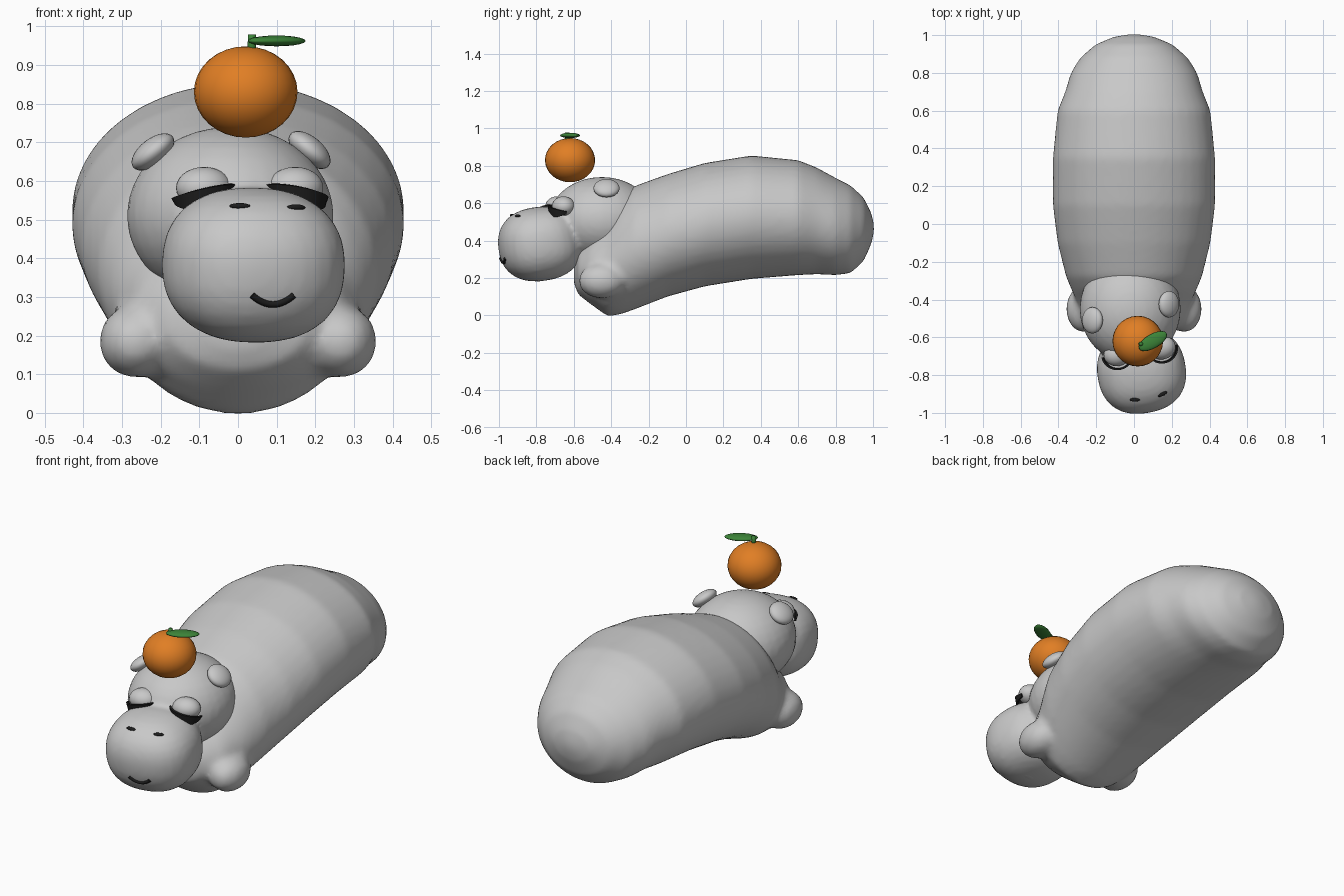
import bpy, bmesh, math
from mathutils import Vector, Matrix
from mathutils.bvhtree import BVHTree

if "Cube" in bpy.data.objects:
    bpy.data.objects.remove(bpy.data.objects["Cube"])


def material(name, rgb):
    m = bpy.data.materials.new(name)
    m.diffuse_color = (*rgb, 1)
    m.use_nodes = True
    m.node_tree.nodes["Principled BSDF"].inputs["Base Color"].default_value = m.diffuse_color
    return m


GREY = material("soft grey", (0.58, 0.58, 0.58))
BLACK = material("black", (0.012, 0.012, 0.012))
ORANGE = material("orange", (0.75, 0.21, 0.018))
GREEN = material("leaf green", (0.045, 0.23, 0.04))


def finish(name, bm, mat):
    bmesh.ops.recalc_face_normals(bm, faces=bm.faces)
    me = bpy.data.meshes.new(name)
    bm.to_mesh(me)
    bm.free()
    me.materials.append(mat)
    me.polygons.foreach_set("use_smooth", [True] * len(me.polygons))
    ob = bpy.data.objects.new(name, me)
    bpy.context.collection.objects.link(ob)
    return ob


def add_blob(bm, loc, radii, rot=(0, 0, 0), power=2.0, seg=32, rings=18):
    """Ellipsoid, squarer when power is above 2."""
    vs = bmesh.ops.create_uvsphere(bm, u_segments=seg, v_segments=rings, radius=1)["verts"]
    turn = (Matrix.Rotation(math.radians(rot[2]), 3, 'Z')
            @ Matrix.Rotation(math.radians(rot[1]), 3, 'Y')
            @ Matrix.Rotation(math.radians(rot[0]), 3, 'X'))
    for v in vs:
        n = sum(abs(c) ** power for c in v.co) ** (1 / power)
        v.co = turn @ Vector([c / n * r for c, r in zip(v.co, radii)]) + Vector(loc)


def blob(name, mat, *args, **kw):
    bm = bmesh.new()
    add_blob(bm, *args, **kw)
    return finish(name, bm, mat)


def apply_all(ob):
    bpy.context.view_layer.objects.active = ob
    for m in list(ob.modifiers):
        bpy.ops.object.modifier_apply(modifier=m.name)


def fuse(ob, voxel, rounds):
    """Merge overlapping volumes into one soft skin."""
    r = ob.modifiers.new("fuse", 'REMESH')
    r.mode, r.voxel_size, r.use_smooth_shade = 'VOXEL', voxel, True
    s = ob.modifiers.new("soften", 'SMOOTH')
    s.factor, s.iterations = 0.5, rounds
    apply_all(ob)


# Body: rings along y as (y, half width, bottom, top), plus stubby front legs
rings = [(-.60, .07, .17, .27), (-.575, .19, .11, .36), (-.51, .27, .06, .43),
         (-.42, .30, -.005, .53), (-.35, .33, .005, .63), (-.28, .36, .03, .69),
         (-.10, .405, .10, .755), (.10, .43, .155, .815), (.35, .43, .195, .855),
         (.60, .405, .215, .83), (.70, .365, .22, .79), (.80, .335, .215, .735),
         (.88, .285, .225, .695), (.95, .205, .29, .63), (.99, .11, .38, .55),
         (1.005, .03, .44, .49)]
bm = bmesh.new()
N = 40
loops = []
for y, w, lo, hi in rings:
    loops.append([bm.verts.new((w * math.cos(a), y, (lo + hi) / 2 + (hi - lo) / 2 * math.sin(a)))
                  for a in (2 * math.pi * i / N for i in range(N))])
for a, b in zip(loops, loops[1:]):
    for i in range(N):
        bm.faces.new((a[i], a[(i + 1) % N], b[(i + 1) % N], b[i]))
bm.faces.new(loops[0])
bm.faces.new(loops[-1])
for s in (-1, 1):
    add_blob(bm, (s * .265, -.45, .185), (.095, .125, .095), (0, s * 20, 0))
body = finish("body", bm, GREY)
fuse(body, 0.018, 7)

# Head: round skull and squarer muzzle turned to one side
bm = bmesh.new()
add_blob(bm, (-.02, -.45, .51), (.268, .285, .23))
add_blob(bm, (.04, -.78, .382), (.235, .222, .198), (8, 0, 10), power=2.35)
head = finish("head", bm, GREY)
fuse(head, 0.014, 5)
blob("lower_lip", GREY, (.05, -.79, .2), (.07, .04, .018))

hm = bmesh.new()
hm.from_mesh(head.data)
skin = BVHTree.FromBMesh(hm)
hm.free()


def on_front(x, z):
    return skin.ray_cast(Vector((x, -2, z)), Vector((0, 1, 0)))[0]


def on_top(x, y):
    return skin.ray_cast(Vector((x, y, 2)), Vector((0, 0, -1)))[0]


# Ears
for name, loc, tilt in (("left_ear", (-.22, -.51, .675), -38), ("right_ear", (.185, -.425, .68), 40)):
    blob(name, GREY, loc, (.065, .07, .034), (0, tilt, 0), seg=24, rings=14)


# Sleepy eyes, each with a dark lash band flaring around its front
def lash(name, centre, outer, yaw):
    bm = bmesh.new()
    rows = []
    for i in range(21):
        a = math.radians(180 + 9 * i)
        side = math.cos(a) * outer
        belly = abs(math.sin(a))
        row = []
        for r, dz in ((1.0, .012 + .012 * belly), (1.12, .010 + .012 * belly),
                      (1.02, -.004 - .028 * belly), (.92, -.004 - .028 * belly)):
            p = Vector((math.cos(a) * .077 * r, math.sin(a) * .075 * r, dz - side * .016))
            row.append(bm.verts.new(Matrix.Rotation(math.radians(yaw), 3, 'Z') @ p + Vector(centre)))
        rows.append(row)
    for p, q in zip(rows, rows[1:]):
        for k in range(4):
            bm.faces.new((p[k], p[(k + 1) % 4], q[(k + 1) % 4], q[k]))
    bm.faces.new(rows[0])
    bm.faces.new(rows[-1])
    ob = finish(name, bm, BLACK)
    bpy.context.view_layer.objects.active = ob
    ob.select_set(True)
    bpy.ops.object.shade_smooth_by_angle(angle=math.radians(40))
    ob.select_set(False)


for side, x, y, outer in (("left", -.088, -.69, -1), ("right", .148, -.655, 1)):
    blob(side + "_eye", GREY, (x, y, .582), (.073, .062, .054), (0, 0, 12), seg=24, rings=14)
    lash(side + "_lash", (x, y, .561), outer, 12)

# Nostrils
for name, x, y, turn in (("left_nostril", .005, -.93, 0), ("right_nostril", .15, -.9, 25)):
    blob(name, BLACK, on_top(x, y), (.027, .011, .008), (0, 0, turn), seg=16, rings=8)

# Smile: a tube lying on the muzzle
cu = bpy.data.curves.new("mouth", 'CURVE')
cu.dimensions, cu.bevel_depth, cu.bevel_resolution, cu.use_fill_caps = '3D', .009, 2, True
sp = cu.splines.new('POLY')
sp.points.add(12)
for i, p in enumerate(sp.points):
    t = i / 6 - 1
    p.co = (*on_front(.09 + .054 * t, .281 + .024 * t * t), 1)
cu.materials.append(BLACK)
bpy.context.collection.objects.link(bpy.data.objects.new("mouth", cu))

# Floating fruit with stem and leaf
blob("fruit", ORANGE, (.02, -.62, .83), (.134, .134, .118), seg=28, rings=16)
bm = bmesh.new()
bmesh.ops.create_cone(bm, cap_ends=True, segments=10, radius1=.012, radius2=.011, depth=.05,
                      matrix=Matrix.Translation((.036, -.635, .953)))
finish("stem", bm, GREEN)
blob("leaf", GREEN, (.1, -.62, .962), (.084, .038, .014), (0, 0, 30), seg=20, rings=10)
